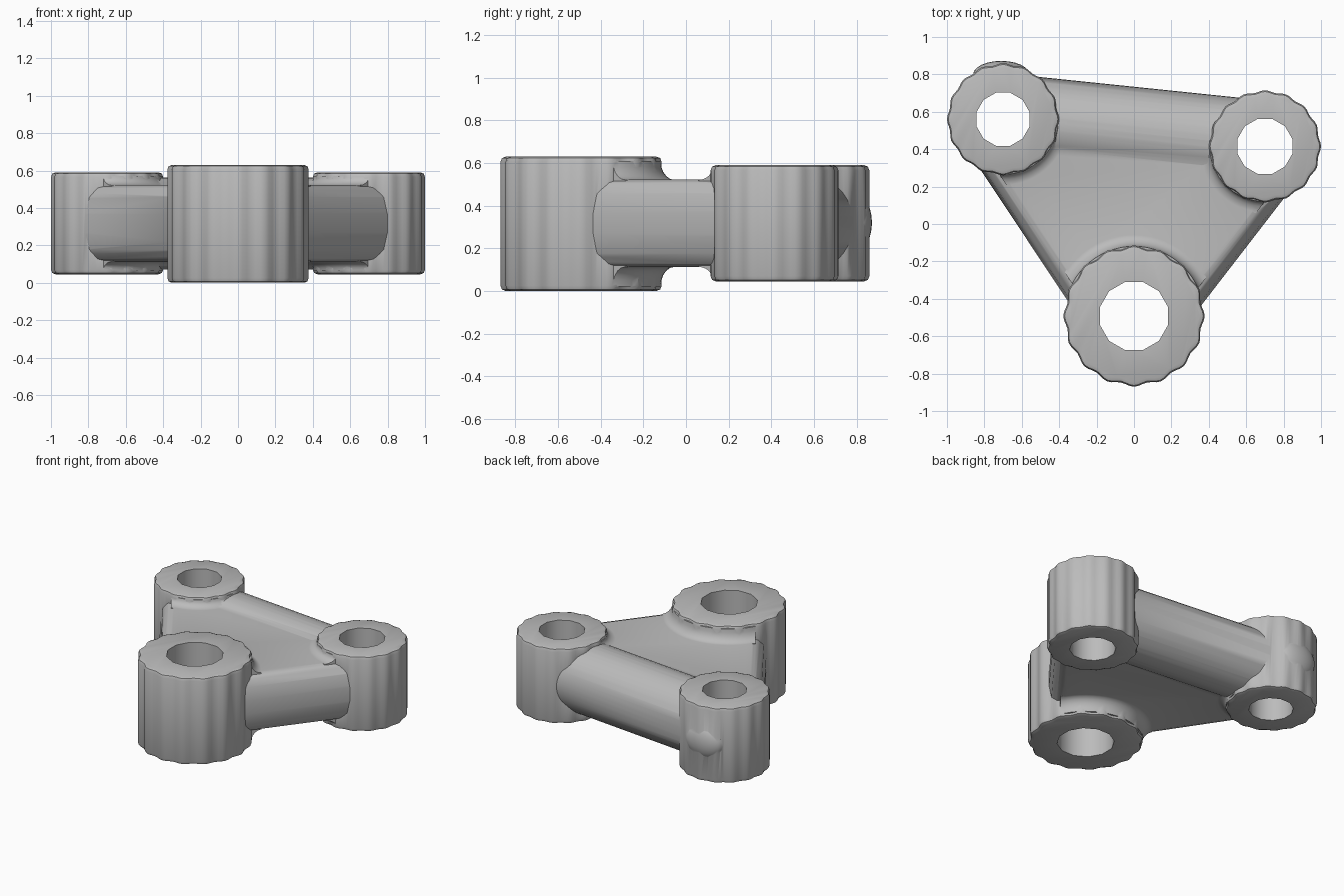
import bpy, bmesh, math
from mathutils import Vector, Matrix

cube = bpy.data.objects.get("Cube")
if cube:
    bpy.data.objects.remove(cube)

metal = bpy.data.materials.new("grey metal")
metal.use_nodes = True
colour = (0.5, 0.5, 0.5, 1)
metal.diffuse_color = colour
metal.node_tree.nodes["Principled BSDF"].inputs["Base Color"].default_value = colour

MID = 0.317
LEFT, RIGHT, FRONT = Vector((0.7, 0.415)), Vector((-0.7, 0.56)), Vector((0, -0.492))


def loft(name, rings):
    """Closed solid through a stack of equal-sized rings."""
    bm = bmesh.new()
    loops = [[bm.verts.new(p) for p in ring] for ring in rings]
    n = len(loops[0])
    for low, high in zip(loops, loops[1:]):
        for i in range(n):
            j = (i + 1) % n
            bm.faces.new((low[i], low[j], high[j], high[i]))
    bm.faces.new(loops[0][::-1])
    bm.faces.new(loops[-1])
    bmesh.ops.recalc_face_normals(bm, faces=bm.faces)
    mesh = bpy.data.meshes.new(name)
    bm.to_mesh(mesh)
    bm.free()
    mesh.materials.append(metal)
    ob = bpy.data.objects.new(name, mesh)
    bpy.context.collection.objects.link(ob)
    return ob


def lathe(name, centre, profile, sides=64, flute=0.0, flutes=16, turn=0.0):
    """Vertical solid of revolution with optional shallow flutes."""
    rings = []
    for r, z in profile:
        ring = []
        for i in range(sides):
            a = math.tau * i / sides + turn
            rr = r + flute * (math.cos(flutes * a) - 1) / 2
            ring.append((centre.x + rr * math.cos(a), centre.y + rr * math.sin(a), z))
        rings.append(ring)
    return loft(name, rings)


def combine(target, tool, operation):
    """Apply a boolean and remove the tool."""
    bpy.context.view_layer.objects.active = target
    mod = target.modifiers.new("combine", 'BOOLEAN')
    mod.operation, mod.object, mod.solver = operation, tool, 'EXACT'
    bpy.ops.object.modifier_apply(modifier=mod.name)
    bpy.data.objects.remove(tool)


def outline(width, z):
    """Web outline: full to the back rod, set out by width on the two front sides."""
    pts = []
    for a, b in ((RIGHT, FRONT), (FRONT, LEFT)):
        d = (b - a).normalized()
        n = Vector((d.y, -d.x)) * width
        pts += [a + n, b + n]
    pts = [RIGHT] + pts + [LEFT]
    return [(p.x, p.y, z) for p in pts]


# Web with rounded front sides
section = [(0.16, 0.205), (0.2, 0.19), (0.235, 0.14), (0.25, 0.05)]
levels = [(w, MID - h) for w, h in section] + [(w, MID + h) for w, h in section[::-1]]
body = loft("bracket_body", [outline(w, z) for w, z in levels])

# Round rod along the back
axis = Vector((LEFT.x - RIGHT.x, LEFT.y - RIGHT.y, 0)).normalized()
side = Vector((-axis.y, axis.x, 0))
rod = []
for p in (RIGHT, LEFT):
    centre = Vector((p.x, p.y, MID))
    rod.append([centre + 0.245 * (side * math.cos(a) + Vector((0, 0, math.sin(a))))
                for a in (math.tau * i / 40 for i in range(40))])
combine(body, loft("back_rod", rod), 'UNION')

# Bosses: centre, radius, hole radius, bottom, top, flute depth
bosses = {
    "left_boss": (LEFT, 0.3, 0.152, 0.045, 0.59, 0.01),
    "right_boss": (RIGHT, 0.3, 0.147, 0.045, 0.59, 0.01),
    "front_boss": (FRONT, 0.378, 0.188, 0.0, 0.63, 0.016),
}
for name, (c, r, hole, low, high, flute) in bosses.items():
    # Concave fillets where the boss meets the web, trimmed to the web
    for s, end in ((1, high), (-1, low)):
        h = abs(end - MID) - 0.02
        base = 0.195
        prof = [(r + 0.06, base)]
        for i in range(6):
            t = math.pi / 2 * i / 5
            prof.append((r + 0.06 - 0.065 * math.sin(t),
                         0.204 + (h - 0.204) * (1 - math.cos(t))))
        collar = lathe(name + "_fillet", c, [(q, MID + s * z) for q, z in prof])
        trim = loft("trim", [outline(0.18, -0.1), outline(0.18, 0.8)])
        combine(collar, trim, 'INTERSECT')
        combine(body, collar, 'UNION')
    profile = [(r - 0.025, low), (r - 0.007, low + 0.007), (r, low + 0.025),
               (r, high - 0.025), (r - 0.007, high - 0.007), (r - 0.025, high)]
    combine(body, lathe(name, c, profile, 96, flute), 'UNION')

# Small swelling on the back of the right boss
swell = lathe("swelling", Vector((0, 0)),
              [(math.sin(t), -math.cos(t)) for t in (0.05 + 3.04 * i / 12 for i in range(13))], 24)
swell.data.transform(Matrix.Translation((-0.71, 0.8, 0.32)) @ Matrix.Diagonal((0.15, 0.072, 0.13, 1)))
combine(body, swell, 'UNION')

# Through holes
for name, (c, r, hole, low, high, flute) in bosses.items():
    cutter = lathe(name + "_hole", c, [(hole, -0.2), (hole, 0.9)], 12, turn=math.pi / 12)
    combine(body, cutter, 'DIFFERENCE')

bpy.ops.object.select_all(action='DESELECT')
body.select_set(True)
bpy.context.view_layer.objects.active = body
bpy.ops.object.shade_smooth_by_angle(angle=math.radians(38))
